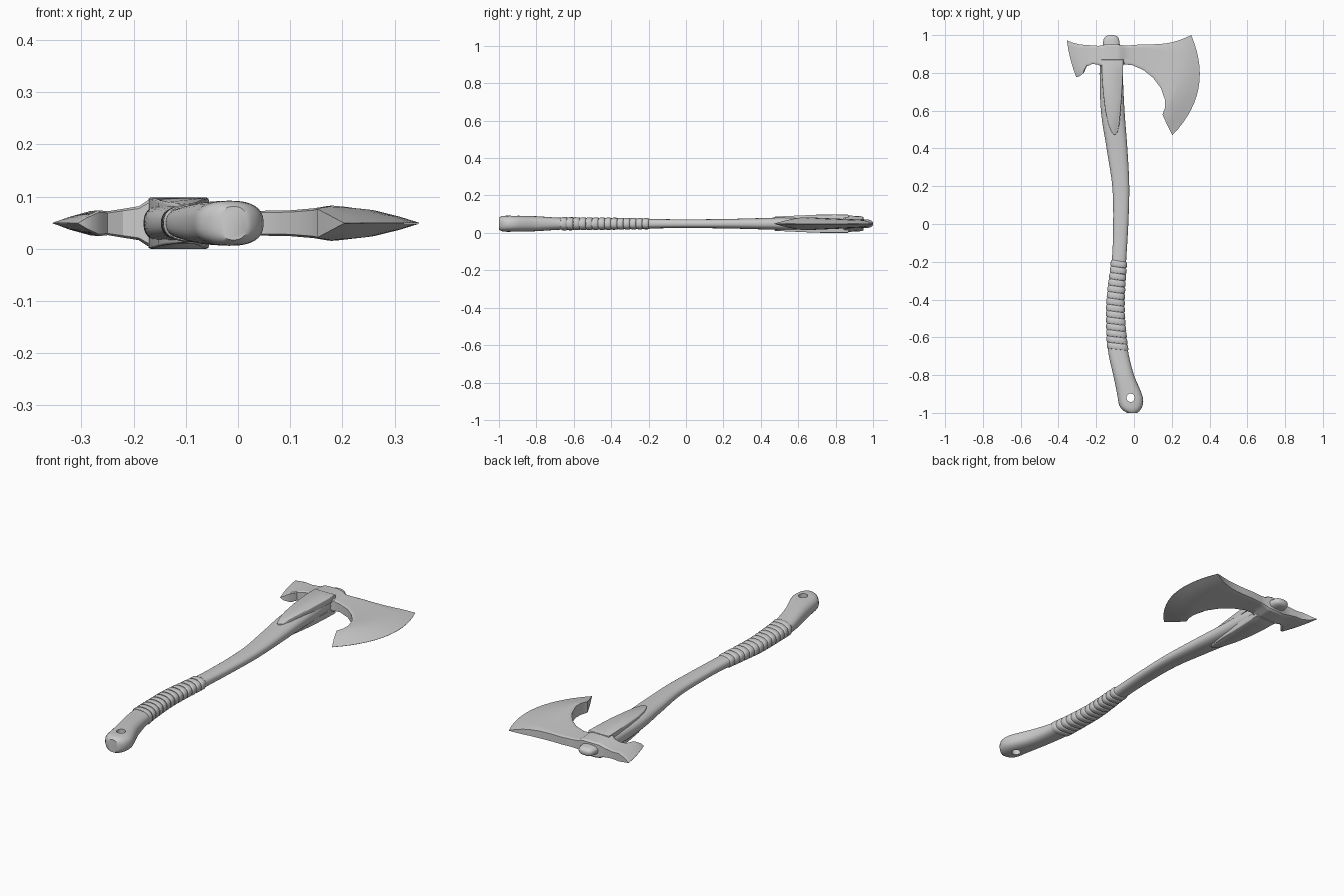
import bpy, bmesh, math
from mathutils import Vector

if "Cube" in bpy.data.objects:
    bpy.data.objects.remove(bpy.data.objects["Cube"])

CZ = 0.049  # mid plane of the axe lying flat


def finish(name, verts, faces, angle=35):
    me = bpy.data.meshes.new(name)
    me.from_pydata(verts, [], faces)
    bm = bmesh.new()
    bm.from_mesh(me)
    bmesh.ops.remove_doubles(bm, verts=bm.verts, dist=1e-5)
    bmesh.ops.recalc_face_normals(bm, faces=bm.faces)
    bm.to_mesh(me)
    bm.free()
    ob = bpy.data.objects.new(name, me)
    bpy.context.collection.objects.link(ob)
    smooth(ob, angle)
    return ob


def smooth(ob, angle):
    bpy.ops.object.select_all(action='DESELECT')
    ob.select_set(True)
    bpy.context.view_layer.objects.active = ob
    bpy.ops.object.shade_smooth_by_angle(angle=math.radians(angle))


def loft(rings):
    n = len(rings[0])
    verts = [p for r in rings for p in r]
    faces = [(i * n + j, i * n + (j + 1) % n, (i + 1) * n + (j + 1) % n, (i + 1) * n + j)
             for i in range(len(rings) - 1) for j in range(n)]
    faces += [tuple(range(n)), tuple(range(len(verts) - n, len(verts)))]
    return verts, faces


# Handle stations: y, left x, right x, half depth
HANDLE = [(-1.0, -.035, .018, .032), (-.985, -.06, .034, .040), (-.96, -.078, .046, .043),
          (-.92, -.086, .048, .043), (-.86, -.097, .025, .042), (-.8, -.11, .0, .040),
          (-.67, -.137, -.032, .032), (-.5, -.143, -.05, .029), (-.4, -.141, -.053, .028),
          (-.19, -.117, -.041, .025), (0, -.11, -.03, .0235), (.2, -.115, -.025, .025),
          (.4, -.145, -.035, .030), (.6, -.175, -.05, .036), (.85, -.181, -.063, .040),
          (.91, -.172, -.070, .032), (.95, -.165, -.075, .024), (.98, -.16, -.08, .021),
          (.995, -.148, -.092, .014), (1.0, -.13, -.11, .006)]


def station(y):
    S = HANDLE
    i = max(k for k in range(len(S) - 1) if S[k][0] <= y)
    h = S[i + 1][0] - S[i][0]
    t = (y - S[i][0]) / h

    def slope(k, c):
        a, b = S[max(k - 1, 0)], S[min(k + 1, len(S) - 1)]
        return (b[c] - a[c]) / (b[0] - a[0])
    return [(2*t**3 - 3*t*t + 1) * S[i][c] + (t**3 - 2*t*t + t) * h * slope(i, c)
            + (3*t*t - 2*t**3) * S[i+1][c] + (t**3 - t*t) * h * slope(i + 1, c)
            for c in (1, 2, 3)]


def ring(y, grow=0, tilt=0, n=32):
    l, r, d = station(y)
    out = []
    for k in range(n):
        a = 2 * math.pi * k / n
        c, s = math.cos(a), math.sin(a)
        c = math.copysign(abs(c) ** .8, c)
        s = math.copysign(abs(s) ** .8, s)
        out.append(((l + r) / 2 + c * ((r - l) / 2 + grow), y - tilt * c, CZ + s * (d + grow)))
    return out


# Handle with lanyard hole
ys = []
for a, b in zip(HANDLE, HANDLE[1:]):
    m = max(2, round((b[0] - a[0]) / .025))
    ys += [a[0] + (b[0] - a[0]) * k / m for k in range(m)]
handle = finish("handle", *loft([ring(y) for y in ys + [1.0]]), angle=45)
bpy.ops.mesh.primitive_cylinder_add(vertices=24, radius=.022, depth=.3, location=(-.018, -.92, CZ))
cutter = bpy.context.object
cutter.name = "hole_cutter"
cutter.hide_render = True
mod = handle.modifiers.new("hole", 'BOOLEAN')
mod.operation = 'DIFFERENCE'
mod.object = cutter
mod.solver = 'EXACT'
bpy.context.view_layer.objects.active = handle
bpy.ops.object.modifier_apply(modifier="hole")
bpy.data.objects.remove(cutter)
smooth(handle, 45)

# Wrapped grip: overlapping bands
bands, y0, y1 = 14, -.665, -.195
step = (y1 - y0) / bands
for k in range(bands):
    y = y0 + k * step
    prof = [(0, -.002), (.03, .002), (.2, .0045), (.75, .0045), (.95, .002), (1, -.002)]
    finish("grip_band", *loft([ring(y + f * step, g, .006) for f, g in prof]), angle=50)

# Head columns: top point, bottom point, half thickness top / bottom, bow of the column
HEAD = [((-.356, .973), (-.306, .778), .0005, .0005, -.006),
        ((-.325, .960), (-.290, .781), .012, .012, -.005),
        ((-.285, .950), (-.266, .800), .023, .025, 0),
        ((-.245, .947), (-.250, .834), .021, .023, 0),
        ((-.212, .945), (-.220, .848), .025, .028, 0),
        ((-.187, .943), (-.190, .843), .029, .033, 0),
        ((-.172, .946), (-.174, .836), .036, .044, 0),
        ((-.150, .950), (-.150, .834), .039, .046, 0),
        ((-.090, .950), (-.090, .834), .039, .046, 0),
        ((-.068, .948), (-.066, .838), .036, .042, 0),
        ((-.052, .944), (-.050, .845), .026, .028, 0),
        ((-.020, .946), (-.010, .841), .023, .024, 0),
        ((.040, .951), (.050, .815), .022, .024, 0),
        ((.095, .951), (.100, .775), .022, .025, .003),
        ((.140, .953), (.142, .720), .022, .029, .010),
        ((.175, .957), (.165, .655), .021, .034, .025),
        ((.205, .963), (.165, .618), .019, .035, .045),
        ((.240, .973), (.151, .580), .016, .033, .068),
        ((.275, .987), (.175, .525), .009, .018, .080),
        ((.303, 1.00), (.203, .470), .0005, .0005, .090)]
N = 14
rings = []
for T, B, ht, hb, bow in HEAD:
    T, B = Vector(T), Vector(B)
    side = Vector((T.y - B.y, B.x - T.x)).normalized()
    up, down = [], []
    for k in range(N + 1):
        v = k / N
        p = T.lerp(B, v) + side * bow * 4 * v * (1 - v)
        h = ht + (hb - ht) * v
        h *= .85 if k in (0, N) else 1
        up.append((p.x, p.y, CZ + h))
        down.append((p.x, p.y, CZ - h))
    rings.append(up + down[::-1])
finish("axe_head", *loft(rings), angle=32)

# Langets: raised tongues on both faces of the handle
right = [(-.056, .87), (-.058, .80), (-.063, .70), (-.070, .60), (-.077, .53), (-.086, .49)]
left = [(-.120, .49), (-.136, .53), (-.152, .60), (-.164, .70), (-.171, .80), (-.172, .87)]
outline = right + [(-.094, .476), (-.103, .472), (-.112, .477)] + left
mid = Vector((-.108, .66))
for name, s in (("langet_upper", 1), ("langet_lower", -1)):
    rs = []
    for scale, lift in ((1, -.030), (1, -.005), (.985, -.002), (.93, 0)):
        r = []
        for x, y in outline:
            h = .038 + .011 * min(1, (y - .47) / .25)
            cx = -.103 - .012 * (y - .47) / .4
            r.append((cx + (x - cx) * scale, mid.y + (y - mid.y) * (1 + (scale - 1) * .4),
                      CZ + s * (h + lift)))
        rs.append(r)
    finish(name, *loft(rs), angle=40)
